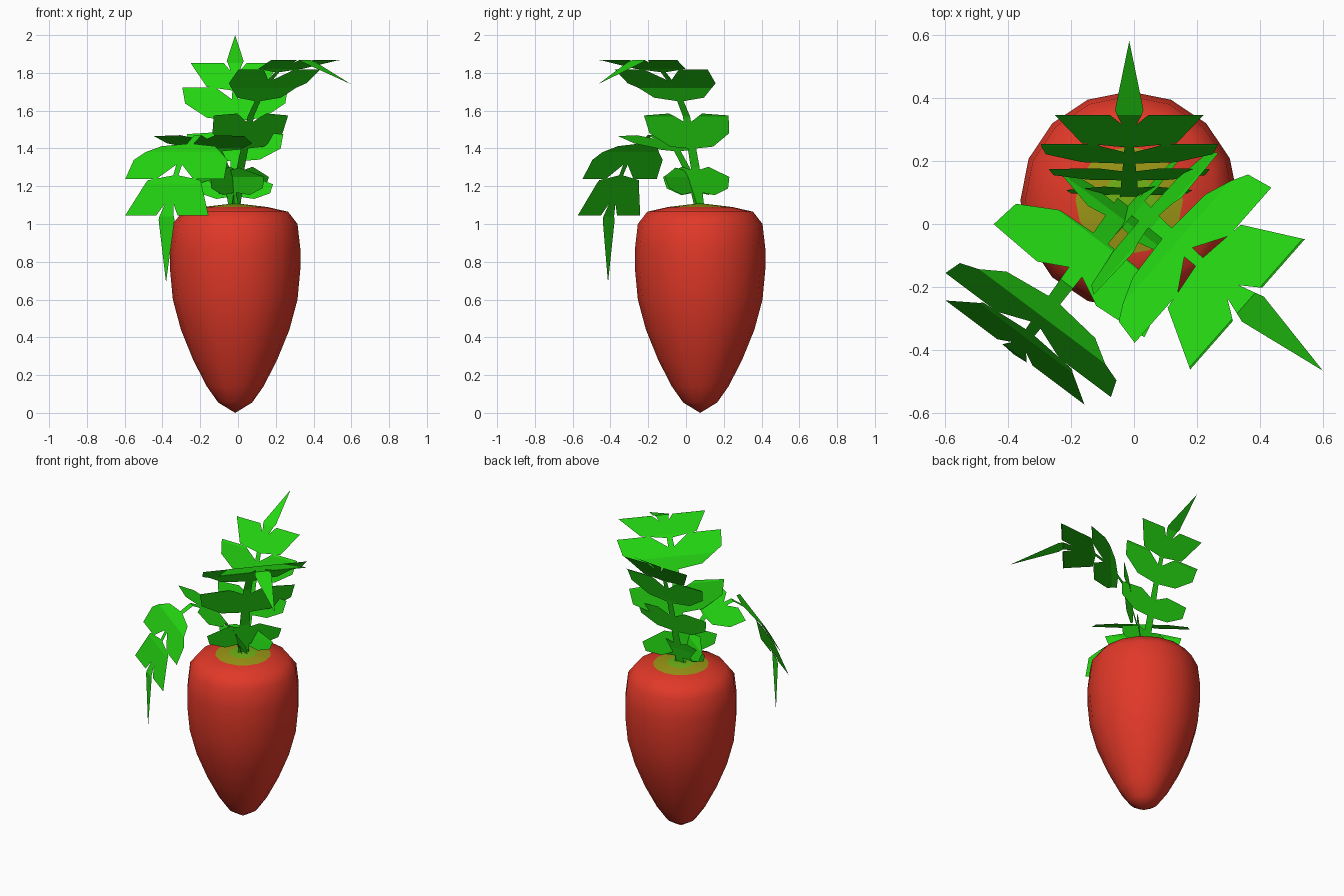
import bpy, bmesh, math
from mathutils import Vector

if "Cube" in bpy.data.objects:
    bpy.data.objects.remove(bpy.data.objects["Cube"])

CX, CY = -0.015, 0.075   # axis of the root


def material(name, rgb):
    m = bpy.data.materials.new(name)
    m.diffuse_color = (*rgb, 1)
    m.use_nodes = True
    m.node_tree.nodes["Principled BSDF"].inputs["Base Color"].default_value = m.diffuse_color
    return m


red = material("root_red", (0.75, 0.040, 0.021))
olive = material("crown_olive", (0.33, 0.31, 0.008))
lime = material("crown_green", (0.16, 0.45, 0.008))
green = material("leaf_green", (0.018, 0.68, 0.006))


def make_object(name, bm, mats):
    me = bpy.data.meshes.new(name)
    bm.to_mesh(me)
    bm.free()
    for m in mats:
        me.materials.append(m)
    ob = bpy.data.objects.new(name, me)
    bpy.context.collection.objects.link(ob)
    return ob


# Root: lathed profile (radius, height), 16 sides, coloured crown on top
def build_root():
    profile = [(0.09, 0.055), (0.15, 0.14), (0.222, 0.28), (0.287, 0.44),
               (0.33, 0.60), (0.345, 0.76), (0.345, 0.87), (0.33, 1.0),
               (0.28, 1.065), (0.17, 1.09), (0.085, 1.10)]
    n = 16
    bm = bmesh.new()
    rings = [[bm.verts.new((CX + r * math.cos(2 * math.pi * i / n),
                            CY + r * math.sin(2 * math.pi * i / n), z))
              for i in range(n)] for r, z in profile]
    tip = bm.verts.new((CX, CY, 0))
    top = bm.verts.new((CX, CY, 1.11))
    for i in range(n):
        j = (i + 1) % n
        bm.faces.new((tip, rings[0][j], rings[0][i]))
        for a, b in zip(rings, rings[1:]):
            f = bm.faces.new((a[i], a[j], b[j], b[i]))
            f.material_index = 1 if b is rings[-1] else 0
        bm.faces.new((rings[-1][i], rings[-1][j], top)).material_index = 2
    for f in bm.faces:
        f.smooth = True
    make_object("root", bm, [red, olive, lime])


# Flat leaf template: half outlines of the lobes as (along, across)
LENGTH = 1.14
LOBES = [
    [(.10, 0), (.085, .10), (.115, .185), (.165, .20), (.21, .08), (.19, 0)],
    [(.29, 0), (.30, .13), (.36, .24), (.44, .255), (.45, .10), (.40, 0)],
    [(.51, 0), (.53, .15), (.61, .265), (.70, .28), (.70, .105), (.62, 0)],
    [(.68, 0), (.705, .15), (.86, .235), (.86, .06), (.775, 0)],
    [(.77, 0), (.77, .012), (.88, .045), (LENGTH, 0)],       # pointed end
    [(0, 0), (0, .03), (.30, .025), (.80, .012), (.80, 0)],  # midrib
]


# Leaf: flat template cut at the spine knots, then bent along the spine
def build_leaf(name, spine, direction, width):
    pts = [Vector(p) for p in spine]
    lengths = [(b - a).length for a, b in zip(pts, pts[1:])]
    k = LENGTH / sum(lengths)
    knots = [0]
    for l in lengths:
        knots.append(knots[-1] + l * k)

    bm = bmesh.new()
    for lobe in LOBES:
        for side in (1, -1):
            vs = [bm.verts.new((side * w * width, s, 0)) for s, w in lobe]
            bm.faces.new(vs if side == 1 else vs[::-1])
    for s in knots[1:-1]:
        bmesh.ops.bisect_plane(bm, geom=bm.verts[:] + bm.edges[:] + bm.faces[:],
                               plane_co=(0, s, 0), plane_no=(0, 1, 0))
    bmesh.ops.remove_doubles(bm, verts=bm.verts, dist=1e-4)
    bmesh.ops.triangulate(bm, faces=bm.faces)

    fwd = Vector((*direction, 0)).normalized()
    across = Vector((fwd.y, -fwd.x, 0))
    for v in bm.verts:
        w, s = v.co.x, v.co.y
        i = max(j for j in range(len(lengths)) if j == 0 or knots[j] <= s)
        t = (s - knots[i]) / (knots[i + 1] - knots[i])
        d, z = pts[i].lerp(pts[i + 1], t)
        v.co = Vector((CX, CY, z)) + fwd * d + across * w
    make_object(name, bm, [green])


build_root()
build_leaf("back_leaf",
           [(0, 1.05), (.03, 1.2), (.12, 1.56), (.17, 1.71), (.27, 1.852), (.505, 2.0)],
           (0, 1), 1.0)
build_leaf("left_drooping_leaf",
           [(0, 1.05), (.06, 1.25), (.16, 1.40), (.33, 1.47), (.46, 1.38),
            (.545, 1.215), (.605, 1.04), (.61, .69)],
           (-.60, -.80), 1.17)
build_leaf("right_leaf",
           [(0, 1.05), (.04, 1.3), (.11, 1.57), (.20, 1.72), (.314, 1.82),
            (.493, 1.868), (.817, 1.74)],
           (.75, -.66), 1.17)
